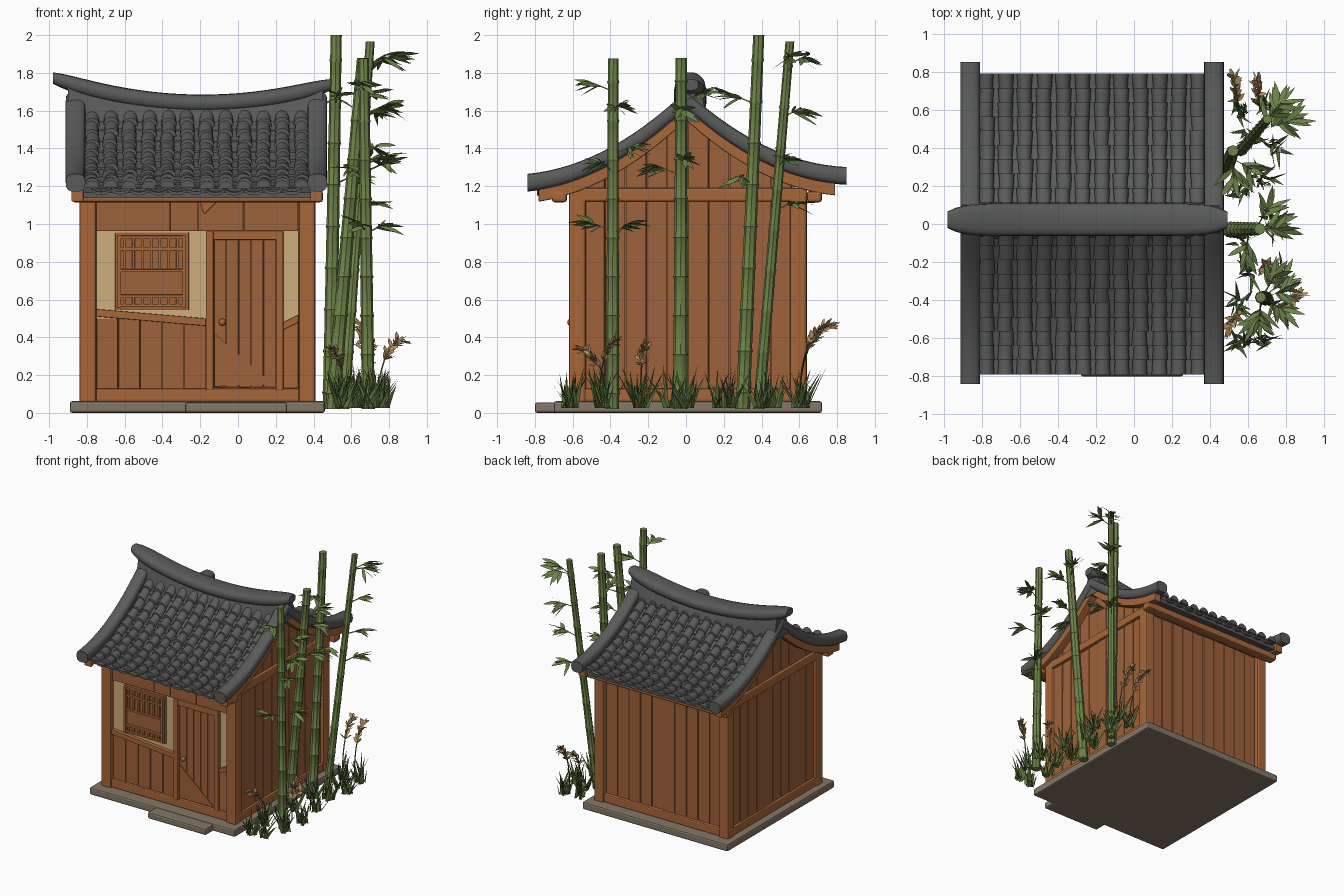
import bpy, bmesh, math, random
from mathutils import Vector as V

if "Cube" in bpy.data.objects:
    bpy.data.objects.remove(bpy.data.objects["Cube"])
random.seed(4)
R = random.uniform

def material(name, r, g, b):
    m = bpy.data.materials.new(name)
    m.diffuse_color = (r, g, b, 1)
    m.use_nodes = True
    m.node_tree.nodes["Principled BSDF"].inputs["Base Color"].default_value = m.diffuse_color
    return m
ROOF = material("roof grey", .10, .105, .10)
WALL = material("wall brown", .345, .122, .043)
BEAM = material("beam brown", .39, .135, .043)
PLASTER = material("plaster tan", .62, .43, .20)
STONE = material("base stone", .23, .185, .135)
BAMBOO = material("bamboo green", .16, .235, .065)
LEAF = material("leaf green", .15, .225, .065)
GRASS = material("grass green", .095, .15, .04)
PLUME = material("plume straw", .48, .28, .12)

def finish(bm, name, mat, bevel=0, smooth=False):
    bmesh.ops.recalc_face_normals(bm, faces=bm.faces)
    me = bpy.data.meshes.new(name)
    bm.to_mesh(me)
    bm.free()
    me.materials.append(mat)
    if smooth:
        me.polygons.foreach_set("use_smooth", [True] * len(me.polygons))
        me.set_sharp_from_angle(angle=math.radians(40))
    ob = bpy.data.objects.new(name, me)
    bpy.context.collection.objects.link(ob)
    if bevel:
        b = ob.modifiers.new("bevel", 'BEVEL')
        b.width, b.segments, b.limit_method = bevel, 2, 'ANGLE'
    return ob

def loft(bm, rings):
    vs = [[bm.verts.new(p) for p in r] for r in rings]
    n = len(vs[0])
    for a, b in zip(vs, vs[1:]):
        for i in range(n):
            bm.faces.new((a[i], a[(i + 1) % n], b[(i + 1) % n], b[i]))
    bm.faces.new(vs[0])
    bm.faces.new(vs[-1][::-1])

def prism(bm, pts, axis, lo, hi):
    loft(bm, [[(u, w, v) if axis == 'y' else (w, u, v) for u, v in pts] for w in (lo, hi)])

def box(bm, x0, x1, y0, y1, z0, z1):
    prism(bm, [(x0, z0), (x1, z0), (x1, z1), (x0, z1)], 'y', y0, y1)

def part(name, mat, boxes, bevel=.008):
    bm = bmesh.new()
    for b in boxes:
        box(bm, *b)
    return finish(bm, name, mat, bevel)

def f(y):  # roof curve, height over depth
    a = abs(y)
    return 1.655 - .93 * a + .51 * a * a + .022 * y

def steps(a, b, n):
    return [a + (b - a) * i / n for i in range(n + 1)]

# stone base and doorstep
part("stone_base", STONE, [(-.89, .46, -.70, .72, 0, .062)], .012)
part("door_step", STONE, [(-.28, .26, -.80, -.68, 0, .055)], .012)

# house core, behind the planks
bm = bmesh.new()
prism(bm, [(-.56, .05)] + [(y, f(y) - .10) for y in steps(-.56, .58, 16)] + [(.58, .05)], 'x', -.79, .36)
finish(bm, "house_core", WALL)

# frame: posts, sills, purlins, tie beams
part("corner_posts", BEAM, [(x, x + .09, y, y + .09, .05, 1.18) for x in (-.84, .32) for y in (-.62, .55)], .015)
part("sill_beams", BEAM, [(-.76, .33, -.605, -.55, .06, .13), (-.76, .33, .57, .63, .06, .13),
                          (-.835, -.78, -.54, .56, .06, .13), (.35, .405, -.54, .56, .06, .13)], .01)
part("purlins", BEAM, [(-.88, .45, y, y + .08, 1.115, 1.175) for y in (-.71, .64)], .015)
part("wall_plates", BEAM, [(-.84, .41, -.62, -.55, 1.14, 1.19), (-.84, .41, .57, .64, 1.14, 1.19)])
part("tie_beams", BEAM, [(x, x + .05, -.58, .60, 1.12, 1.19) for x in (-.84, .36)], .01)

# planked side and back walls
bm = bmesh.new()
for x, s in ((-.79, -1), (.36, 1)):
    ys = steps(-.54, .56, 10)
    for y0, y1 in zip(ys, ys[1:]):
        y0 += .002; y1 -= .002
        top = [(y1, f(y1) - .08), (y0, f(y0) - .08)]
        if y0 < 0 < y1:
            top.insert(1, (0, f(0) - .08))
        d = x + s * R(.022, .03)
        prism(bm, [(y0, .08), (y1, .08)] + top, 'x', min(x, d), max(x, d))
xs = steps(-.75, .32, 10)
for x0, x1 in zip(xs, xs[1:]):
    box(bm, x0 + .002, x1 - .002, .57, R(.6, .61), .08, 1.17)
finish(bm, "wall_planks", WALL, .003)

# front wall
xs = steps(-.75, -.17, 5)
part("front_low_planks", WALL, [(a + .002, b - .002, -R(.583, .588), -.55, .12, .5) for a, b in zip(xs, xs[1:])], .003)
part("front_upper_boards", WALL, [(a + .001, b - .002, -.6, -.55, .962, 1.16) for a, b in
                                  ((-.75, -.36), (-.36, -.21), (-.21, .03), (.03, .32))], .003)
part("plaster_panels", PLASTER, [(-.75, -.17, -.578, -.55, .5, .965), (.235, .32, -.578, -.55, .45, .965)], 0)
bm = bmesh.new()
prism(bm, [(-.75, .51), (-.17, .46), (-.17, .5), (-.75, .55)], 'y', -.61, -.55)
prism(bm, [(.24, .13), (.32, .13), (.32, .52), (.24, .47)], 'y', -.59, -.55)
prism(bm, [(.24, .44), (.32, .48), (.32, .52), (.24, .48)], 'y', -.60, -.55)
prism(bm, [(-.21, 1.15), (-.11, 1.12), (-.18, 1.05)], 'y', -.607, -.59)
finish(bm, "front_rails", BEAM, .004)

# window with lattice
part("window_panel", WALL, [(-.65, -.26, -.585, -.55, .545, .955)], .003)
part("window_lattice", BEAM,
     [(x - .007, x + .007, -.6, -.575, z0, z1) for x in steps(-.6, -.32, 6) for z0, z1 in ((.75, .93), (.565, .615))]
     + [(-.63, -.29, -.604, -.575, z, z + .016) for z in (.922, .86, .745, .61, .56)]
     + [(x - .01, x + .01, -.606, -.575, .555, .94) for x in (-.63, -.285)], .002)

# door with jambs, planks, corner patch and knob
part("door_jambs", BEAM, [(-.17, -.13, -.615, -.55, .12, .965), (.2, .24, -.61, -.55, .12, .965),
                          (-.14, .21, -.61, -.55, .915, .965)], .006)
xs = steps(-.128, .2, 5)
part("door_planks", WALL, [(a + .0015, b - .0015, -R(.59, .594), -.55, .135, .915) for a, b in zip(xs, xs[1:])], .003)
bm = bmesh.new()
prism(bm, [(-.125, .14), (.19, .15), (-.125, .42)], 'y', -.6, -.585)
finish(bm, "door_corner_patch", WALL)
bm = bmesh.new()
bmesh.ops.create_uvsphere(bm, u_segments=12, v_segments=8, radius=.019)
bmesh.ops.translate(bm, verts=bm.verts, vec=(-.083, -.61, .48))
finish(bm, "door_knob", BEAM, 0, True)

# roof deck and brown barge boards
def strip(bm, x0, x1, y0, y1, d0, d1):
    loft(bm, [[(x0, y, f(y) - d0), (x1, y, f(y) - d0), (x1, y, f(y) - d1), (x0, y, f(y) - d1)]
              for y in steps(y0, y1, 24)])
bm = bmesh.new()
strip(bm, -.86, .42, -.75, .77, .09, .06)
finish(bm, "roof_deck", ROOF)
bm = bmesh.new()
for x in (-.85, .415):
    strip(bm, x - .032, x + .032, -.78, .79, .105, .035)
finish(bm, "barge_boards", BEAM, .006)

# overlapping cover tiles and pan tiles
bm = bmesh.new()
arc = [math.pi * i / 6 for i in range(7)]
rows = steps(.79, .04, 10)
for s in (-1, 1):
    for c in range(12):
        cx = -.775 + c * .101
        for a0, a1 in zip(rows, rows[1:]):
            j, h = R(-.005, .005), R(.010, .018)
            rings, pans = [], []
            for a, r, up in ((a0, .041, h), (a1 - .015, .035, 0)):
                z = f(s * a) - .045 + up
                rings.append([(cx + j + r * math.cos(t), s * a, z + r * math.sin(t)) for t in arc])
                pans.append([(cx + .05 + .052 * math.cos(t), s * a, z - .005 - .032 * math.sin(t)) for t in arc]
                            + [(cx + .05 + .052 * math.cos(t), s * a, z + .008 - .028 * math.sin(t)) for t in arc[::-1]])
            loft(bm, rings)
            if c < 11:
                loft(bm, pans)
finish(bm, "roof_tiles", ROOF, 0, True)

# rounded edge rolls on the gables, and curved ridge
bm = bmesh.new()
ang = [math.tau * i / 16 for i in range(16)]
pw = lambda v: math.copysign(abs(v) ** .7, v)
for x in (-.86, .42):
    loft(bm, [[(x + .052 * pw(math.cos(t)), y, f(y) + .003 + .047 * pw(math.sin(t))) for t in ang]
              for y in steps(-.84, .85, 30)])
finish(bm, "gable_rolls", ROOF, 0, True)
def ridge_z(x):
    t = (x + .245) / .735
    return 1.64 + .115 * t * t - .018 * t
bm = bmesh.new()
rings = []
for x in steps(-.98, .49, 36):
    s = 1 - .5 * abs((x + .245) / .735) ** 10
    rings.append([(x, .022 + .086 * s * pw(math.cos(t)), ridge_z(x) + .046 * (.3 + .7 * s) * pw(math.sin(t))) for t in ang])
loft(bm, rings)
finish(bm, "ridge_roll", ROOF, 0, True)
bm = bmesh.new()
loft(bm, [[(x, y, z) for y, z in ((-.075, 1.54), (.115, 1.54), (.075, ridge_z(x)), (-.035, ridge_z(x)))]
          for x in steps(-.90, .45, 20)])
finish(bm, "ridge_base", ROOF)

# bamboo stalks with swollen nodes
stalks = [(V((.69, -.39, .02)), V((.665, -.385, 1.875)), .033), (V((.50, -.03, .02)), V((.66, -.025, 1.88)), .036),
          (V((.485, .30, .02)), V((.52, .385, 2.0)), .035), (V((.56, .385, .02)), V((.70, .55, 1.965)), .028)]
bm = bmesh.new()
for b, t, r in stalks:
    n = 9
    marks = [(0, 1)] + [((i + .4) / n + o, k) for i in range(n) for o, k in ((-.006, 1), (0, 1.15), (.006, 1))] + [(1, 1)]
    loft(bm, [[b.lerp(t, u) + V((math.cos(a), math.sin(a), 0)) * r * (1.06 - .22 * u) * k for a in ang[::2]]
              for u, k in marks])
finish(bm, "bamboo_stalks", BAMBOO, 0, True)

def blade(bm, p, d, length, w, droop, n=3, leaf=False, side=None):
    """Flat tapering leaf which bends down towards its tip."""
    side = side or d.cross(V((0, 0, 1))).normalized()
    prev = None
    for i in range(n + 1):
        u = i / n
        c = p + d * length * u - V((0, 0, droop * u * u))
        k = w * math.sin(math.pi * (.12 + .88 * u)) if leaf else w * (1 - u ** 1.6)
        cur = [bm.verts.new(c)] if i == n else [bm.verts.new(c - side * k / 2), bm.verts.new(c + side * k / 2)]
        if prev:
            bm.faces.new(prev + cur[::-1])
        prev = cur

# leafy twigs: stalk, height, compass angle
bm = bmesh.new()
for k, z, az in ((0, 1.70, -95), (0, 1.58, 15), (0, 1.36, 60), (0, .95, -105), (0, .94, 40), (0, 1.27, -30),
                 (1, 1.64, 60), (1, 1.25, -100), (1, 1.56, 0), (1, 1.3, 10), (2, 1.63, -85), (2, 1.2, -30),
                 (3, 1.84, 50), (3, 1.56, 45), (3, 1.06, 50), (3, 1.84, 0), (3, 1.30, 15)):
    b, t, r = stalks[k]
    p = b.lerp(t, z / t.z)
    a = math.radians(az)
    d = V((math.cos(a), math.sin(a), .4)).normalized()
    loft(bm, [[q + V((0, 0, .004)), q + V((.004, 0, -.003)), q + V((-.004, 0, -.003))] for q in (p, p + d * .14)])
    for i in range(9):
        b2 = a + R(-1, 1)
        e = V((math.cos(b2), math.sin(b2), R(-.4, .45))).normalized()
        side = (e.cross(V((0, 0, 1))).normalized() + V((0, 0, R(-1, 1)))).normalized()
        blade(bm, p + d * R(.07, .14), e, R(.10, .15), R(.027, .034), R(0, .03), 4, True, side)
finish(bm, "bamboo_leaves", LEAF)

# grass clumps
bm = bmesh.new()
for x, y in ((.56, -.62), (.68, -.60), (.74, -.44), (.56, -.42), (.60, -.24), (.76, -.24), (.57, -.08), (.72, .0),
             (.57, .18), (.68, .22), (.74, .40), (.62, .46), (.56, .60), (.70, .62)):
    for i in range(17):
        a, tilt = R(0, math.tau), R(.1, .65)
        d = V((math.cos(a) * tilt, math.sin(a) * tilt, 1)).normalized()
        a2 = R(0, math.tau)
        blade(bm, V((x + R(-.035, .035), y + R(-.035, .035), .025)), d, R(.12, .26), R(.02, .028), R(0, .05), 3,
              False, V((math.cos(a2), math.sin(a2), 0)))
finish(bm, "grass_clumps", GRASS)

# arching straw plumes on thin stems
stem, bm = bmesh.new(), bmesh.new()
for x, y, tx, ty, h in ((.56, -.42, .49, -.57, .34), (.74, -.46, .88, -.36, .39), (.67, -.24, .70, -.22, .35),
                        (.55, .60, .52, .79, .47), (.66, .60, .65, .76, .47)):
    b, t = V((x, y, .03)), V((tx, ty, h))
    m = V((x, y, h * .9))
    pts = [b * (1 - u) ** 2 + m * 2 * u * (1 - u) + t * u * u for u in steps(0, 1, 14)]
    loft(stem, [[q + V((.005, 0, 0)), q + V((-.003, .004, 0)), q + V((-.003, -.004, 0))] for q in pts])
    for q, q2 in zip(pts[7:], pts[8:]):
        for i in range(5):
            d = (q2 - q).normalized() + V((R(-.8, .8), R(-.8, .8), R(-.6, .4)))
            a2 = R(0, math.tau)
            blade(bm, q, d.normalized(), R(.05, .07), .026, .008, 3, True, V((math.cos(a2), math.sin(a2), R(-.5, .5))))
finish(stem, "plume_stems", GRASS)
finish(bm, "straw_plumes", PLUME)
